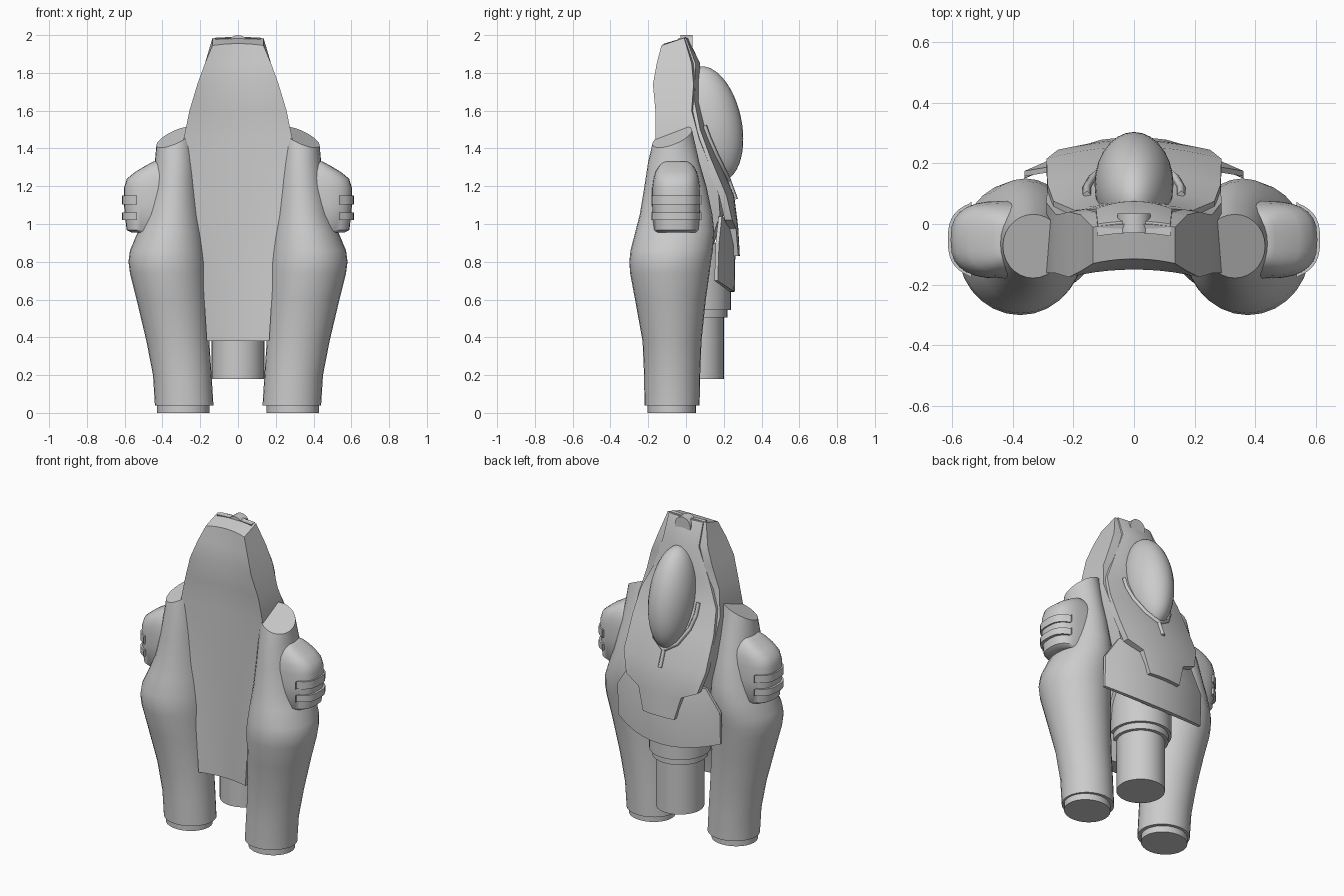
import bpy, bmesh, math

if "Cube" in bpy.data.objects:
    bpy.data.objects.remove(bpy.data.objects["Cube"])


def loft(name, sections, angle=32):
    """Closed solid skinned through equal-length loops of points."""
    bm = bmesh.new()
    loops = [[bm.verts.new(p) for p in s] for s in sections]
    n = len(loops[0])
    for a, b in zip(loops, loops[1:]):
        for i in range(n):
            j = (i + 1) % n
            bm.faces.new((a[i], a[j], b[j], b[i]))
    bm.faces.new(loops[0])
    bm.faces.new(loops[-1])
    bmesh.ops.remove_doubles(bm, verts=bm.verts, dist=0.0002)
    bmesh.ops.recalc_face_normals(bm, faces=bm.faces)
    # split the end caps into triangles so curved ends fill cleanly
    bmesh.ops.triangulate(bm, faces=[f for f in bm.faces if len(f.verts) > 4])
    me = bpy.data.meshes.new(name)
    bm.to_mesh(me)
    bm.free()
    ob = bpy.data.objects.new(name, me)
    bpy.context.collection.objects.link(ob)
    bpy.ops.object.select_all(action='DESELECT')
    ob.select_set(True)
    bpy.context.view_layer.objects.active = ob
    bpy.ops.object.shade_smooth_by_angle(angle=math.radians(angle))
    return ob


def oval(z, cx, cy, rx, ry, power=2.0, tilt=(0, 0), n=28):
    """Superellipse loop, optionally tilted in x and y."""
    pts = []
    for i in range(n):
        a = 2 * math.pi * i / n
        c, s = math.cos(a), math.sin(a)
        dx = rx * math.copysign(abs(c) ** (2 / power), c)
        dy = ry * math.copysign(abs(s) ** (2 / power), s)
        pts.append((cx + dx, cy + dy, z + tilt[0] * dx + tilt[1] * dy))
    return pts


def slab(w, front, back):
    """Curved plate section; front/back = (y_edge, y_mid, z_edge, z_mid)."""
    ts = [i / 5 - 1 for i in range(11)]

    def arc(side, order):
        ye, ym, ze, zm = side
        return [(w * t, ye + (ym - ye) * (1 - t * t), ze + (zm - ze) * (1 - t * t)) for t in order]
    return arc(front, ts) + arc(back, ts[::-1])


def revolve(name, cx, cy, rows):
    return loft(name, [oval(z, cx, cy, r, r, n=32) for z, r in rows])


# Main body: concave front panel, tapering to the top
body = [slab(0.135, (-0.13, -0.115, 1.945, 1.955), (-0.01, 0.0, 1.985, 1.99))]
for z, w, yf, yb in [(1.85, .175, -.155, .03), (1.74, .215, -.175, .04), (1.6, .257, -.162, .03),
                     (1.45, .288, -.162, .07), (1.2, .285, -.162, .17), (1.05, .25, -.162, .18),
                     (.9, .22, -.162, .13), (.7, .185, -.162, .0), (.38, .165, -.162, -.05)]:
    body.append(slab(w, (yf, yf + .025, z, z), (yb, yb + .02, z, z)))
loft("main_body", body)

# Back shell: plate narrowing to a centre tab
SHELL = [(1.985, .12, .0, .01), (1.85, .125, .05, .075), (1.65, .195, .045, .075),
         (1.5, .265, .075, .11), (1.35, .285, .13, .17), (1.15, .288, .215, .255),
         (1.02, .25, .245, .272), (.975, .15, .265, .277), (.83, .11, .277, .285)]
loft("back_shell", [slab(w, (ye - .04, ym - .04, z, z), (ye, ym, z, z)) for z, w, ye, ym in SHELL])


def shell_y(x, z):
    for (z0, w0, e0, m0), (z1, w1, e1, m1) in zip(SHELL, SHELL[1:]):
        if z >= z1:
            k = (z0 - z) / (z0 - z1)
            w, e, m = w0 + (w1 - w0) * k, e0 + (e1 - e0) * k, m0 + (m1 - m0) * k
            return e + (m - e) * (1 - (x / w) ** 2)


# Skirt plate under the shell
skirt = []
for w, ye, ym, ze, zm in [(.27, .19, .235, 1.04, 1.03), (.36, .175, .262, .9, .89), (.36, .168, .258, .70, .64)]:
    skirt.append(slab(w, (ye - .018, ym - .025, ze, zm), (ye, ym, ze, zm)))
loft("skirt_plate", skirt)

# Egg-shaped dome on the back, leaning with the shell
dome = []
for i in range(25):
    a = math.pi * (0.004 + 0.992 * i / 24)
    dz = 0.305 * math.cos(a)
    dome.append(oval(1.53 + dz, 0, .13 - .15 * dz, .13 * math.sin(a), .167 * math.sin(a)))
loft("back_dome", dome, 60)

# Raised Y-shaped trim below the dome
cu = bpy.data.curves.new("dome_trim", 'CURVE')
cu.dimensions = '3D'
cu.bevel_depth = 0.014
cu.bevel_resolution = 0
cu.use_fill_caps = True
arm = [(.155, 1.52), (.155, 1.45), (.135, 1.37), (.08, 1.28), (.0, 1.23)]
for pts in (arm, [(-x, z) for x, z in arm], [(0, 1.24), (0, 1.13)]):
    sp = cu.splines.new('POLY')
    sp.points.add(len(pts) - 1)
    for p, (x, z) in zip(sp.points, pts):
        p.co = (x, shell_y(x, z) + .004, z, 1)
bpy.context.collection.objects.link(bpy.data.objects.new("dome_trim", cu))

# Small round plug at the top
plug = [[(x, y, z) for x, z, _ in oval(0, 0, 1.945, .055, .055)] for y in (-.03, .035)]
loft("top_plug", plug)

# Centre nozzle with stepped collar
revolve("centre_nozzle", 0, .06, [(.18, .14), (.55, .14)])
revolve("nozzle_ring", 0, .06, [(.505, .16), (.55, .16)])
revolve("nozzle_collar", 0, .06, [(.545, .178), (.9, .178)])

# Side thrusters: rows of z, x inner, x outer, y front, y back
LEG = [(.04, .13, .44, -.22, .072), (.2, .14, .45, -.222, .075), (.38, .152, .485, -.23, .082),
       (.6, .163, .537, -.27, .105), (.74, .168, .572, -.296, .125), (.8, .17, .58, -.3, .132),
       (.86, .175, .572, -.294, .142), (.96, .185, .53, -.268, .15), (1.05, .197, .495, -.245, .14),
       (1.2, .213, .462, -.22, .108), (1.33, .224, .44, -.2, .07)]
POD = [(.955, .565, .112), (.968, .59, .122), (1.1, .604, .128), (1.19, .604, .127), (1.24, .588, .12),
       (1.275, .545, .11), (1.305, .495, .092), (1.322, .465, .075), (1.332, .445, .055)]
for side, s in (("left", -1), ("right", 1)):
    rows = [oval(z, s * (a + b) / 2, (c + d) / 2, (b - a) / 2, (d - c) / 2) for z, a, b, c, d in LEG]
    rows.append(oval(1.46, s * .332, -.073, .1, .105, tilt=(-.42 * s, .35)))
    loft(side + "_thruster", rows)
    loft(side + "_thruster_lip", [oval(z, s * .29, -.075, .138, .128) for z in (0, .06)])
    # Side pod with two wrap-around bands
    loft(side + "_pod", [oval(z, s * .42, -.052, x - .42, r, 2.8) for z, x, r in POD], 40)
    for i, (z0, z1) in enumerate(((1.02, 1.062), (1.102, 1.15))):
        band = [[(s * max(s * x, .535), y, zz) for x, y, zz in oval(z, s * .42, -.052, .193, .134, 2.8, n=44)]
                for z in (z0, z1)]
        loft(f"{side}_pod_band_{i + 1}", band)
